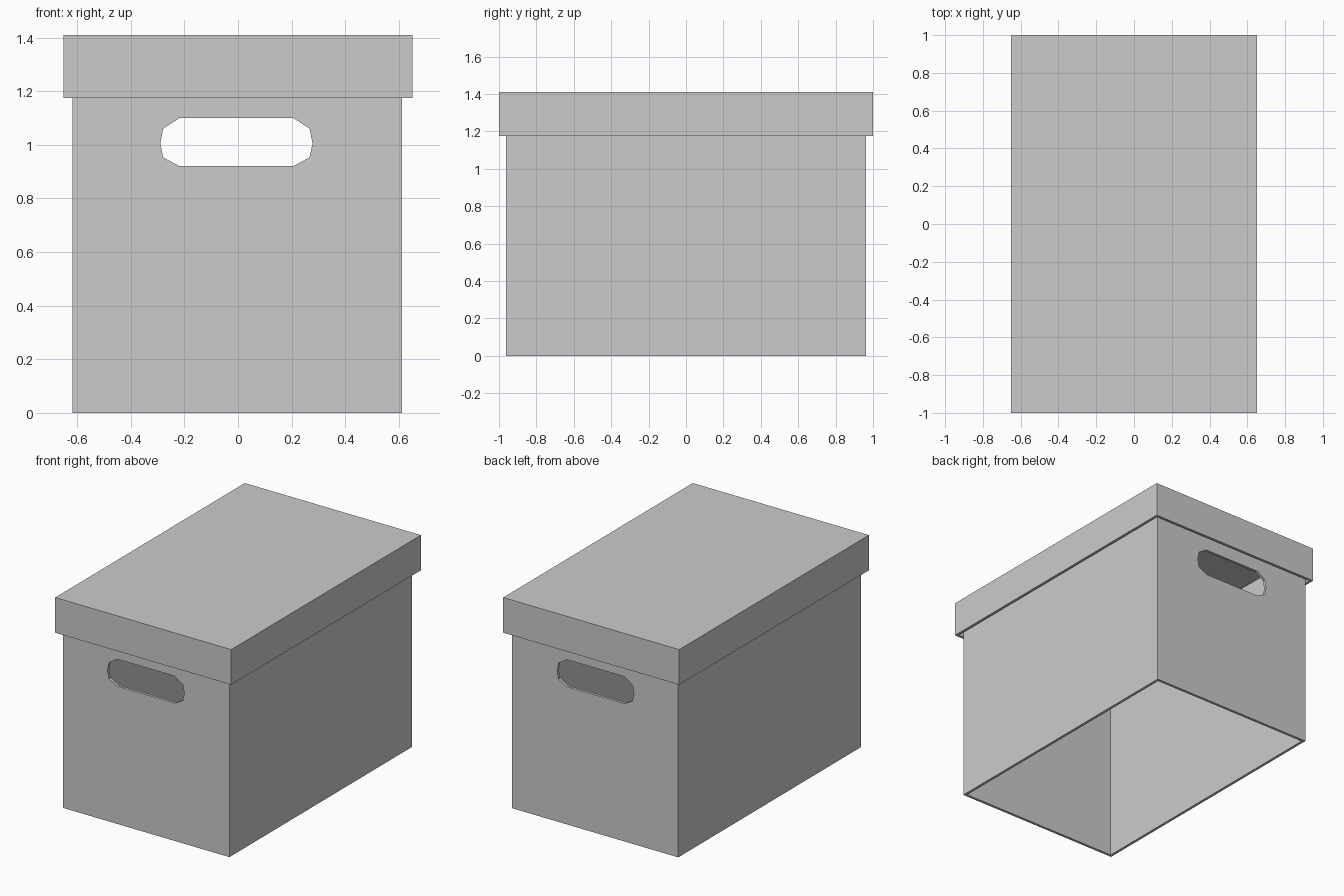
import bpy, bmesh

if "Cube" in bpy.data.objects:
    bpy.data.objects.remove(bpy.data.objects["Cube"])


def finish(name, bm):
    bmesh.ops.recalc_face_normals(bm, faces=bm.faces)
    me = bpy.data.meshes.new(name)
    bm.to_mesh(me)
    bm.free()
    ob = bpy.data.objects.new(name, me)
    bpy.context.collection.objects.link(ob)
    return ob


def rect(bm, hx, hy, z, cx=0.0):
    return [bm.verts.new((cx + sx * hx, sy * hy, z))
            for sx, sy in ((-1, -1), (1, -1), (1, 1), (-1, 1))]


def bridge(bm, a, b):
    n = len(a)
    for i in range(n):
        j = (i + 1) % n
        bm.faces.new((a[i], a[j], b[j], b[i]))


# Box body: four thin walls, open top and bottom
T = 0.018
HX, HY, Z0, Z1, CX = 0.614, 0.963, 0.0, 1.385, -0.003
bm = bmesh.new()
rings = [rect(bm, HX, HY, Z0, CX), rect(bm, HX, HY, Z1, CX),
         rect(bm, HX - T, HY - T, Z1, CX), rect(bm, HX - T, HY - T, Z0, CX)]
for i in range(4):
    bridge(bm, rings[i], rings[(i + 1) % 4])
body = finish("box_body", bm)

# Hand holes: one long prism cuts both end walls
half = [(0.212, 0.92), (0.273, 0.953), (0.284, 1.005), (0.273, 1.06), (0.212, 1.10)]
outline = half + [(-x, z) for x, z in reversed(half)]
bm = bmesh.new()
front = [bm.verts.new((x - 0.006, -1.2, z)) for x, z in outline]
back = [bm.verts.new((x - 0.006, 1.2, z)) for x, z in outline]
bridge(bm, front, back)
bm.faces.new(front)
bm.faces.new(back)
cutter = finish("hand_hole_cutter", bm)
cutter.hide_render = True

mod = body.modifiers.new("hand_holes", 'BOOLEAN')
mod.operation = 'DIFFERENCE'
mod.solver = 'EXACT'
mod.object = cutter
bpy.context.view_layer.objects.active = body
bpy.ops.object.modifier_apply(modifier=mod.name)
bpy.data.objects.remove(cutter)

# Lid: shallow tray turned upside down, overhanging the body
LX, LY, LZ0, LZ1 = 0.65, 1.0, 1.175, 1.41
bm = bmesh.new()
rings = [rect(bm, LX, LY, LZ1), rect(bm, LX, LY, LZ0),
         rect(bm, LX - T, LY - T, LZ0), rect(bm, LX - T, LY - T, LZ1 - T)]
for a, b in zip(rings, rings[1:]):
    bridge(bm, a, b)
bm.faces.new(rings[0])
bm.faces.new(rings[-1])
finish("lid", bm)
